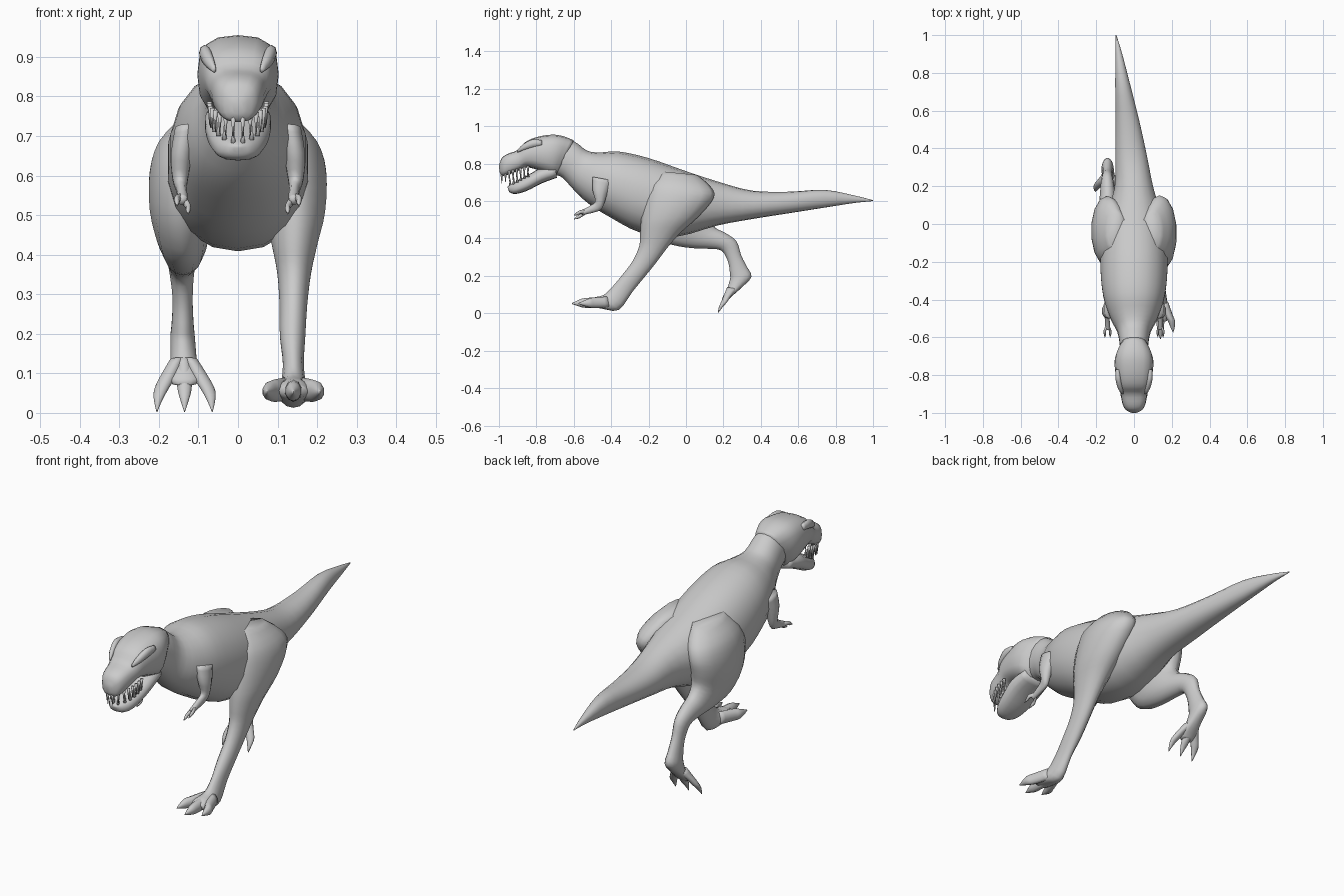
import bpy, bmesh, math
from mathutils import Vector, Matrix


def finish(bm, name):
    bmesh.ops.recalc_face_normals(bm, faces=bm.faces)
    mesh = bpy.data.meshes.new(name)
    bm.to_mesh(mesh)
    bm.free()
    ob = bpy.data.objects.new(name, mesh)
    bpy.context.collection.objects.link(ob)
    for p in mesh.polygons:
        p.use_smooth = True
    return ob


def spline(rows, sub):
    """Catmull-Rom interpolation through station tuples."""
    out = []
    for i in range(len(rows) - 1):
        a, b, c, d = (rows[max(0, min(len(rows) - 1, i + k))] for k in (-1, 0, 1, 2))
        for j in range(sub):
            t = j / sub
            out.append([0.5 * (2 * q + (r - p) * t + (2 * p - 5 * q + 4 * r - s) * t * t
                               + (3 * q - p - 3 * r + s) * t ** 3)
                        for p, q, r, s in zip(a, b, c, d)])
    return out + [list(rows[-1])]


def loft(name, rows, sides=14, sub=3, e=1.0, flip=1):
    """Skin oval rings. Station: upper y,z, lower y,z, centre x, half width."""
    bm = bmesh.new()
    f = lambda v: math.copysign(abs(v) ** e, v)
    rings = []
    for y1, z1, y2, z2, x, w in spline(rows, sub):
        c = Vector((x * flip, (y1 + y2) / 2, (z1 + z2) / 2))
        up = Vector((0, (y1 - y2) / 2, (z1 - z2) / 2))
        ring = []
        for k in range(sides):
            a = 2 * math.pi * k / sides
            ring.append(bm.verts.new(c + up * f(math.cos(a)) + Vector((max(w, .001) * f(math.sin(a)), 0, 0))))
        rings.append(ring)
    for r, s in zip(rings, rings[1:]):
        for k in range(sides):
            n = (k + 1) % sides
            bm.faces.new((r[k], r[n], s[n], s[k]))
    bm.faces.new(rings[0])
    bm.faces.new(rings[-1])
    return finish(bm, name)


# Neck, torso and curving tail
loft("body", [
    (-.70, .94, -.70, .74, 0, .07), (-.60, .92, -.66, .725, 0, .077),
    (-.53, .87, -.60, .66, 0, .09), (-.46, .86, -.52, .585, 0, .13),
    (-.36, .865, -.40, .51, 0, .165), (-.20, .83, -.24, .43, 0, .18),
    (0, .76, -.05, .41, 0, .165), (.20, .695, .17, .47, 0, .105),
    (.36, .655, .36, .505, -.015, .085), (.55, .65, .55, .535, -.035, .063),
    (.74, .66, .74, .565, -.06, .04), (.90, .63, .90, .59, -.08, .018),
    (1, .605, 1, .60, -.095, .002)], sides=18, e=.93)

# Upper head
loft("skull", [
    (-.60, .925, -.70, .73, 0, .07), (-.66, .948, -.72, .74, 0, .095),
    (-.72, .955, -.76, .755, 0, .103), (-.80, .942, -.82, .775, 0, .095),
    (-.86, .915, -.86, .78, 0, .084), (-.90, .873, -.89, .765, 0, .072),
    (-.955, .852, -.94, .745, 0, .062), (-.985, .83, -.98, .735, 0, .045),
    (-1.0, .79, -.997, .755, 0, .015)], sides=16, e=.75)

# Lower jaw
loft("lower_jaw", [
    (-.70, .79, -.69, .725, 0, .075), (-.78, .775, -.77, .695, 0, .085),
    (-.84, .742, -.85, .655, 0, .077), (-.90, .71, -.91, .638, 0, .06),
    (-.94, .688, -.94, .645, 0, .035), (-.955, .675, -.95, .66, 0, .01)], e=.8)

# Teeth in both jaws
def teeth(name, y0, y1, z0, z1, w0, w1, length, n):
    bm = bmesh.new()
    for i in range(n):
        t = i / (n - 1)
        w = w0 + (w1 - w0) * t ** 2.5
        for s in (1, -1):
            pos = Vector((s * w, y0 + (y1 - y0) * t, z0 + (z1 - z0) * t + length / 2))
            bmesh.ops.create_cone(bm, segments=6, radius1=.0075, radius2=.001, cap_ends=True,
                                  depth=abs(length),
                                  matrix=Matrix.Translation(pos) @ Matrix.Rotation(0 if length > 0 else math.pi, 4, 'X'))
    finish(bm, name)

teeth("upper_teeth", -.845, -.985, .787, .75, .072, .012, -.055, 8)
teeth("lower_teeth", -.845, -.94, .73, .68, .064, .012, .042, 6)

# Brows, arms and fingers on both sides
for s, side in ((1, "right"), (-1, "left")):
    loft("brow_" + side, [
        (-.77, .925, -.77, .895, .085, .012), (-.82, .93, -.82, .885, .083, .015),
        (-.87, .905, -.87, .87, .072, .013), (-.90, .875, -.90, .86, .06, .005)],
        sides=8, flip=s)
    loft("arm_" + side, [
        (-.50, .73, -.39, .71, .13, .03), (-.50, .66, -.42, .64, .143, .028),
        (-.485, .60, -.44, .58, .146, .02), (-.505, .58, -.46, .55, .143, .014),
        (-.54, .56, -.53, .53, .14, .013), (-.56, .55, -.555, .525, .14, .012)],
        sides=10, flip=s)
    for x, drop in ((.126, .02), (.154, 0)):
        loft("finger_" + side, [
            (-.535, .555, -.535, .53, .14, .008), (-.565, .552 - drop, -.563, .532 - drop, x, .007),
            (-.585, .54 - drop, -.58, .525 - drop, x, .006), (-.6, .525 - drop, -.6, .522 - drop, x, .001)],
            sides=8, flip=s)

# Legs: shared hip, then a forward right leg and a trailing left leg
hip = [(-.14, .76, .06, .74, .09, .05), (-.20, .69, .13, .68, .122, .08),
       (-.225, .60, .15, .62, .14, .085)]
loft("leg_right", hip + [
    (-.24, .50, .07, .52, .145, .077), (-.245, .43, -.03, .43, .143, .06),
    (-.25, .36, -.10, .35, .142, .044), (-.285, .28, -.16, .27, .14, .036),
    (-.345, .20, -.225, .19, .138, .033), (-.40, .135, -.29, .11, .14, .027),
    (-.44, .098, -.36, .018, .14, .034), (-.49, .085, -.45, .025, .14, .045),
    (-.52, .07, -.50, .035, .14, .035)])
loft("leg_left", hip + [
    (-.20, .48, .14, .56, .145, .08), (-.12, .385, .13, .50, .14, .065),
    (0, .352, .16, .455, .138, .05), (.12, .345, .21, .43, .14, .04),
    (.19, .335, .27, .385, .142, .032), (.225, .275, .295, .31, .14, .026),
    (.235, .21, .325, .25, .14, .028), (.235, .18, .35, .195, .14, .032),
    (.215, .12, .30, .14, .137, .034), (.195, .085, .25, .095, .136, .042),
    (.195, .07, .23, .075, .136, .03)], flip=-1)

# Three clawed toes per foot
for d in (-1, 0, 1):
    x, tip = .14, -.61 + .035 * abs(d)
    loft("toe_right", [
        (-.42, .09, -.41, .03, x + .02 * d, .022), (-.49, .085, -.48, .028, x + .045 * d, .022),
        (tip + .06, .08, tip + .065, .03, x + .058 * d, .02),
        (tip + .03, .068, tip + .035, .038, x + .064 * d, .013),
        (tip, .055, tip, .05, x + .067 * d, .001)], sides=10)
    loft("toe_left", [
        (.22, .14, .275, .13, .137 + .015 * d, .02), (.20, .09, .24, .09, .136 + .042 * d, .021),
        (.185, .055, .22, .06, .135 + .06 * d, .018), (.175, .03, .198, .035, .135 + .067 * d, .011),
        (.17, .002, .173, .003, .135 + .07 * d, .001)], sides=10, flip=-1)
